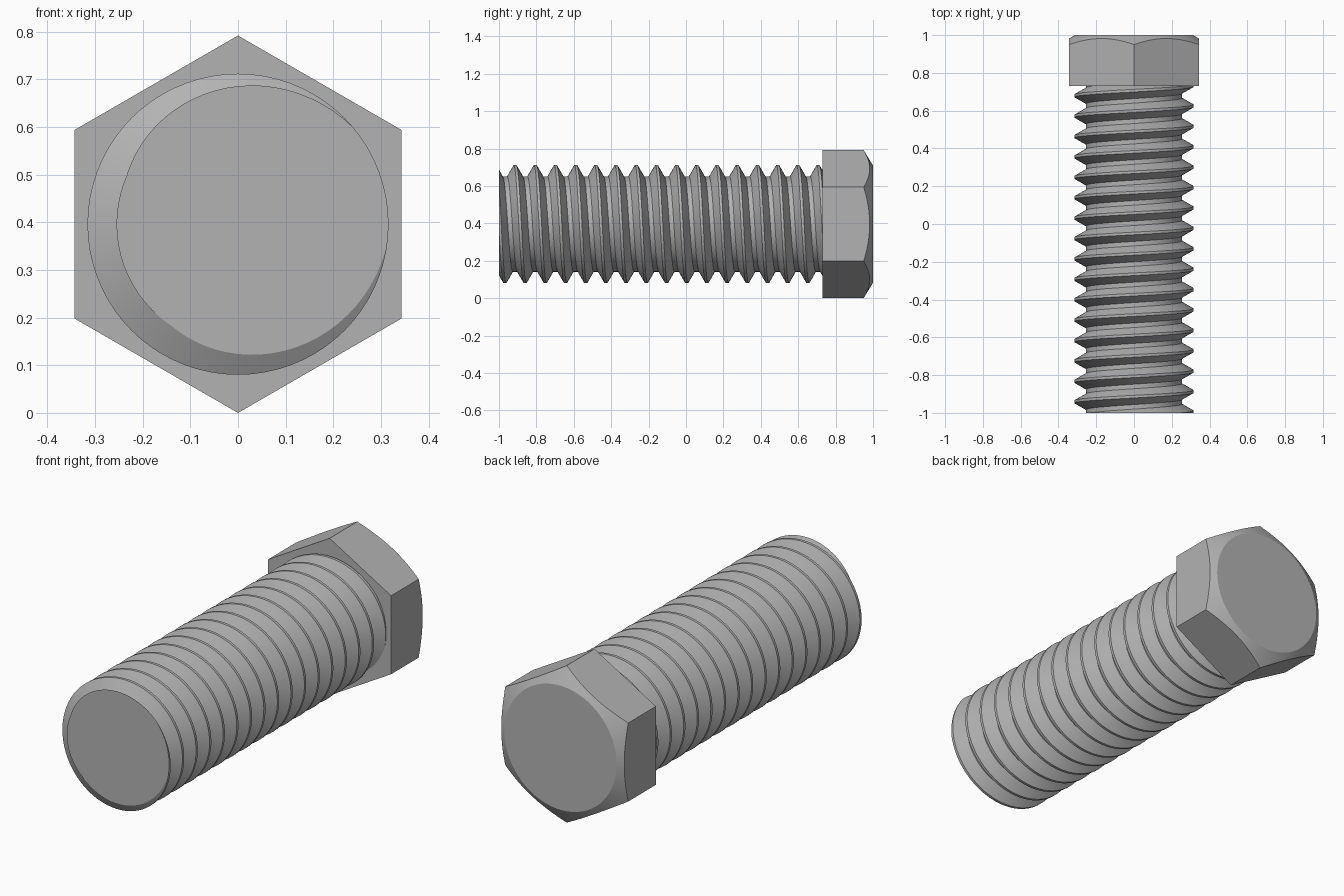
import bpy, bmesh, math
from mathutils import Vector

if "Cube" in bpy.data.objects:
    bpy.data.objects.remove(bpy.data.objects["Cube"], do_unlink=True)

AXIS_Z = 0.396          # height of the bolt axis
HEAD_Y = 0.73           # underside of the head

steel = bpy.data.materials.new("steel grey")
colour = (0.45, 0.45, 0.45, 1)
steel.diffuse_color = colour
steel.use_nodes = True
steel.node_tree.nodes["Principled BSDF"].inputs["Base Color"].default_value = colour


def polar(r, a, y):
    return Vector((r * math.cos(a), y, AXIS_Z + r * math.sin(a)))


def finish(bm, name):
    bmesh.ops.recalc_face_normals(bm, faces=bm.faces)
    mesh = bpy.data.meshes.new(name)
    bm.to_mesh(mesh)
    bm.free()
    mesh.materials.append(steel)
    ob = bpy.data.objects.new(name, mesh)
    bpy.context.collection.objects.link(ob)
    bpy.ops.object.select_all(action='DESELECT')
    ob.select_set(True)
    bpy.context.view_layer.objects.active = ob
    bpy.ops.object.shade_smooth_by_angle(angle=math.radians(25))


# Threaded shank: right-handed sweep of one thread profile, trimmed at both ends
PITCH, STEPS, TURNS = 0.108, 72, 20
MAJOR, MINOR = 0.316, 0.255
profile = [(-0.042, MINOR), (-0.007, MAJOR), (0.007, MAJOR), (0.042, MINOR)]

bm = bmesh.new()
rows = []
for i in range(STEPS * TURNS):
    angle = math.pi / 2 - math.tau * i / STEPS
    y = -0.914 + PITCH * (i / STEPS - 3)
    rows.append([bm.verts.new(polar(r, angle, y + dy)) for dy, r in profile])
for i in range(len(rows) - 1):
    a, b = rows[i], rows[i + 1]
    for k in range(3):
        bm.faces.new((a[k], a[k + 1], b[k + 1], b[k]))
    if i + 1 + STEPS < len(rows):   # root strip joining the next turn
        c, d = rows[i + STEPS], rows[i + 1 + STEPS]
        bm.faces.new((a[3], c[0], d[0], b[3]))
for y, side in ((-1, -1), (HEAD_Y + 0.01, 1)):
    cut = bmesh.ops.bisect_plane(
        bm, geom=bm.verts[:] + bm.edges[:] + bm.faces[:], dist=1e-6,
        plane_co=(0, y, 0), plane_no=(0, side, 0), clear_outer=True)
    rim = [e for e in cut["geom_cut"] if isinstance(e, bmesh.types.BMEdge)]
    bmesh.ops.edgeloop_fill(bm, edges=rim)
finish(bm, "threaded_shank")

# Hexagonal head with a conical chamfer on its outer end
FLAT, CAP, SIDES = 0.343, 0.313, 96
SLOPE = 0.05 / (FLAT / math.cos(math.pi / 6) - CAP)
bm = bmesh.new()
under, shoulder, top = [], [], []
for i in range(SIDES):
    a = math.tau * i / SIDES
    off = (a + math.pi / 6) % (math.pi / 3) - math.pi / 6
    r = FLAT / math.cos(off)
    under.append(bm.verts.new(polar(r, a, HEAD_Y)))
    shoulder.append(bm.verts.new(polar(r, a, 1 - SLOPE * (r - CAP))))
    top.append(bm.verts.new(polar(CAP, a, 1)))
for low, high in ((under, shoulder), (shoulder, top)):
    for i in range(SIDES):
        j = (i + 1) % SIDES
        bm.faces.new((low[i], low[j], high[j], high[i]))
bm.faces.new(under)
bm.faces.new(top)
finish(bm, "hex_head")
